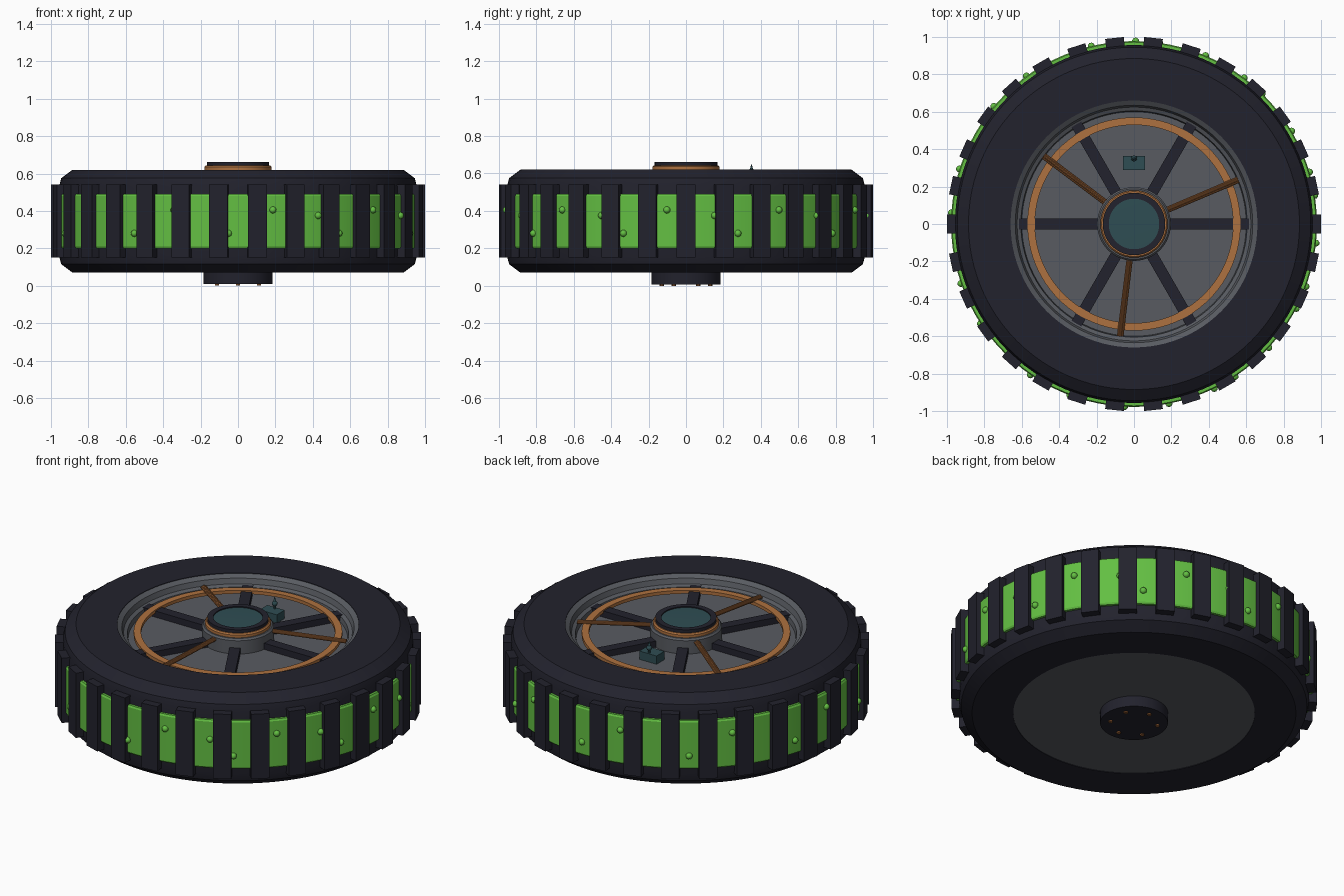
import bpy, bmesh, math
from mathutils import Matrix, Vector

if "Cube" in bpy.data.objects:
    bpy.data.objects.remove(bpy.data.objects["Cube"])


def material(name, rgb):
    m = bpy.data.materials.new(name)
    m.diffuse_color = (*rgb, 1)
    m.use_nodes = True
    m.node_tree.nodes["Principled BSDF"].inputs["Base Color"].default_value = m.diffuse_color
    return m


RUBBER = material("dark rubber", (0.016, 0.016, 0.026))
GREY = material("rim grey", (0.098, 0.105, 0.120))
COPPER = material("copper", (0.42, 0.165, 0.05))
ROD = material("dark copper", (0.27, 0.10, 0.03))
TEAL = material("dark teal", (0.028, 0.075, 0.087))
GREEN = material("glow green", (0.125, 0.52, 0.055))


def finish(name, bm, mat, smooth=True):
    bmesh.ops.recalc_face_normals(bm, faces=bm.faces)
    me = bpy.data.meshes.new(name)
    bm.to_mesh(me)
    bm.free()
    me.materials.append(mat)
    if smooth:
        me.shade_smooth()
        me.set_sharp_from_angle(angle=math.radians(30))
    ob = bpy.data.objects.new(name, me)
    bpy.context.collection.objects.link(ob)
    return ob


def lathe(name, profile, mat, closed=True, steps=96):
    """Spin an (r, z) profile round the z axis."""
    bm = bmesh.new()
    vs = [bm.verts.new((r, 0, z)) for r, z in profile]
    n = len(vs)
    edges = [bm.edges.new((vs[i], vs[(i + 1) % n])) for i in range(n if closed else n - 1)]
    bmesh.ops.spin(bm, geom=vs + edges, cent=(0, 0, 0), axis=(0, 0, 1),
                   angle=2 * math.pi, steps=steps, use_duplicate=False)
    bmesh.ops.remove_doubles(bm, verts=bm.verts, dist=1e-5)
    return finish(name, bm, mat)


def add_box(bm, size, loc, angle=0):
    """Box placed at loc, then turned round the z axis."""
    m = (Matrix.Rotation(angle, 4, 'Z') @ Matrix.Translation(loc)
         @ Matrix.Diagonal((*size, 1)))
    return bmesh.ops.create_cube(bm, size=1, matrix=m)["verts"]


def add_rod(bm, a, b, r, r2=None, seg=10):
    a, b = Vector(a), Vector(b)
    d = b - a
    m = Matrix.Translation((a + b) / 2) @ d.to_track_quat('Z', 'Y').to_matrix().to_4x4()
    bmesh.ops.create_cone(bm, cap_ends=True, segments=seg, radius1=r,
                          radius2=r if r2 is None else r2, depth=d.length, matrix=m)


def polar(r, a, z):
    return (r * math.cos(a), r * math.sin(a), z)


# Tyre body with chamfered shoulders
lathe("tyre", [(0.66, 0.07), (0.885, 0.07), (0.945, 0.115), (0.957, 0.16), (0.957, 0.53),
               (0.945, 0.575), (0.885, 0.62), (0.66, 0.62)], RUBBER)

# Green band between the tread blocks
lathe("green_band", [(0.95, 0.20), (0.972, 0.20), (0.978, 0.21), (0.978, 0.48),
                     (0.972, 0.49), (0.95, 0.49)], GREEN)

# Tread blocks
bm = bmesh.new()
for k in range(30):
    add_box(bm, (0.07, 0.10, 0.39), (0.965, 0, 0.345), math.radians(12 * k))
finish("tread_blocks", bm, RUBBER, False)

# Studs on the green band, in a repeating stagger
bm = bmesh.new()
for k in range(10):
    for off, z in ((-3, 0.28), (11, 0.405), (26, 0.375)):
        a = math.radians(270 + 36.5 * k + off)
        bmesh.ops.create_icosphere(bm, subdivisions=2, radius=0.019,
                                   matrix=Matrix.Translation(polar(0.978, a, z)))
finish("band_studs", bm, GREEN)

# Rim dish, closed underneath
lathe("rim", [(0, 0.073), (0.66, 0.073), (0.66, 0.617), (0.635, 0.60), (0.625, 0.57),
              (0.605, 0.56), (0.60, 0.53), (0, 0.53)], GREY, closed=False)

# Spokes
bm = bmesh.new()
for k in range(6):
    add_box(bm, (0.44, 0.06, 0.045), (0.395, 0, 0.545), math.radians(60 * k))
finish("spokes", bm, RUBBER, False)

# Copper ring lying over the spokes
lathe("copper_ring", [(0.53, 0.555), (0.57, 0.555), (0.57, 0.575), (0.53, 0.575)], COPPER)

# Three bundles of copper rods
bm = bmesh.new()
for deg in (23, 143, 263):
    a = math.radians(deg)
    side = Vector((-math.sin(a), math.cos(a), 0))
    for s in (-1, 0, 1):
        lift = Vector((0, 0, 0.005 if s == 0 else 0))
        add_rod(bm, Vector(polar(0.18, a, 0.597)) + side * s * 0.009 + lift,
                Vector(polar(0.605, a, 0.574)) + side * s * 0.010 + lift, 0.008)
finish("copper_rods", bm, ROD)

# Hub stack
lathe("hub_drum", [(0, 0.50), (0.197, 0.50), (0.197, 0.61), (0.188, 0.62), (0, 0.62)], GREY, False)
lathe("hub_collar", [(0.15, 0.615), (0.18, 0.615), (0.18, 0.636), (0.173, 0.643), (0.15, 0.643)], COPPER)
lathe("hub_cap_ring", [(0.135, 0.63), (0.167, 0.63), (0.167, 0.662), (0.135, 0.662)], RUBBER)
lathe("hub_lens", [(0, 0.63), (0.137, 0.63), (0.137, 0.656), (0, 0.659)], TEAL, False)

# Underside mounting boss and bolts
lathe("bottom_boss", [(0, 0.008), (0.185, 0.008), (0.185, 0.09), (0, 0.09)], RUBBER, False)
bm = bmesh.new()
for k in range(6):
    a = math.radians(60 * k + 30)
    add_rod(bm, polar(0.13, a, 0.0), polar(0.13, a, 0.02), 0.012, seg=6)
finish("bottom_bolts", bm, ROD, False)

# Small sensor box with a pointed valve
bm = bmesh.new()
add_box(bm, (0.115, 0.075, 0.05), (0, 0.325, 0.555))
finish("sensor_box", bm, TEAL, False)
bm = bmesh.new()
add_rod(bm, (0, 0.35, 0.57), (0, 0.35, 0.61), 0.006)
bmesh.ops.create_uvsphere(bm, u_segments=12, v_segments=8, radius=0.016,
                          matrix=Matrix.Translation((0, 0.35, 0.61)))
add_rod(bm, (0, 0.35, 0.618), (0, 0.35, 0.65), 0.010, 0.001)
finish("sensor_tip", bm, TEAL)
